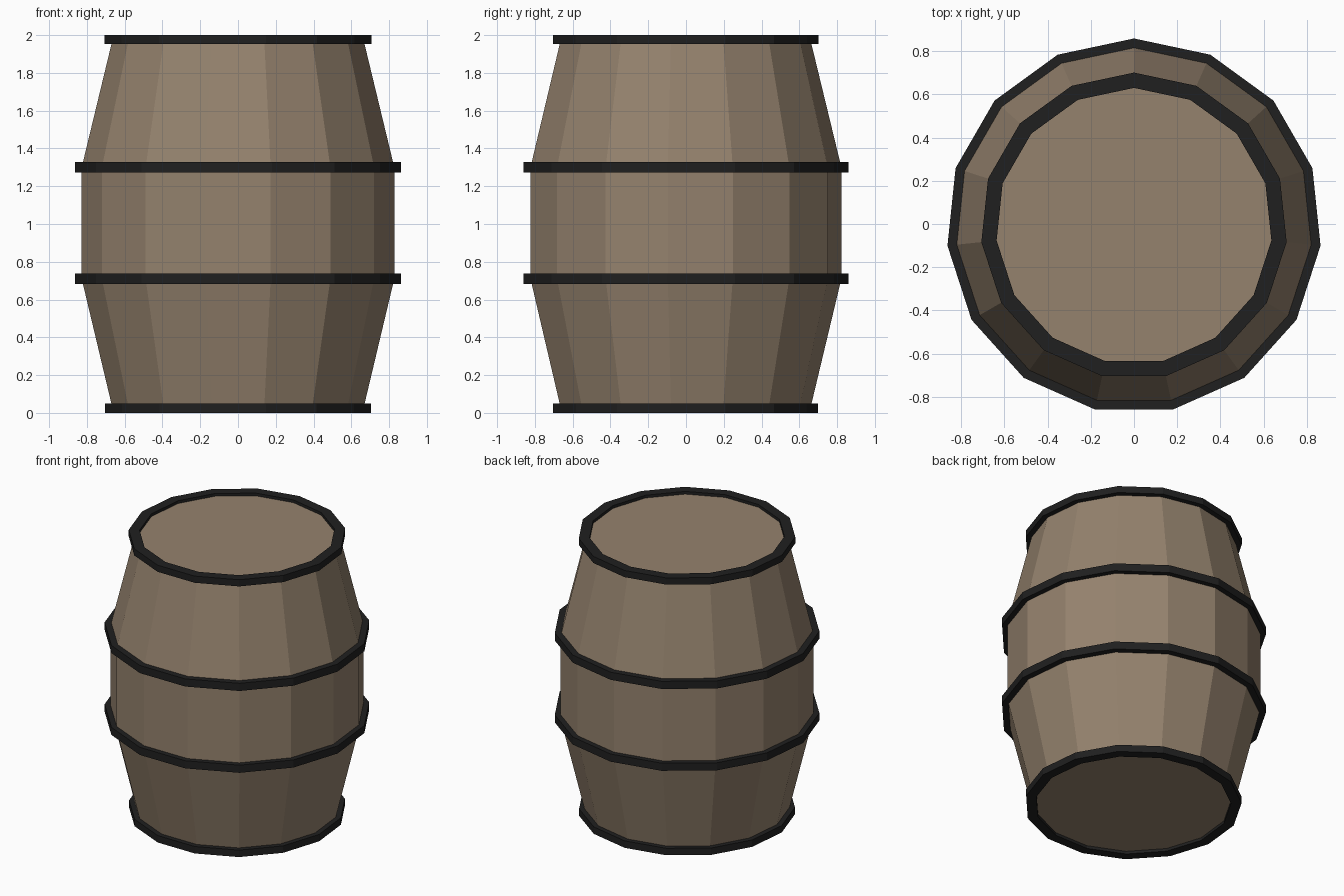
import bpy, bmesh, math

if "Cube" in bpy.data.objects:
    bpy.data.objects.remove(bpy.data.objects["Cube"])

SIDES = 15
Y_SHIFT = -0.0095   # odd-sided polygon: recentre its bounding box


def material(name, rgb):
    m = bpy.data.materials.new(name)
    m.diffuse_color = (*rgb, 1)
    m.use_nodes = True
    m.node_tree.nodes["Principled BSDF"].inputs["Base Color"].default_value = m.diffuse_color
    return m


def lathe(name, profile, mat, closed):
    """Spin (radius, z) points into a 15-sided solid, either capped or a closed band."""
    bm = bmesh.new()
    rings = []
    for r, z in profile:
        ring = []
        for i in range(SIDES):
            a = math.pi / 2 + math.tau * i / SIDES
            ring.append(bm.verts.new((r * math.cos(a), r * math.sin(a) + Y_SHIFT, z)))
        rings.append(ring)
    pairs = list(zip(rings, rings[1:]))
    if closed:
        pairs.append((rings[-1], rings[0]))
    else:
        bm.faces.new(rings[0])
        bm.faces.new(rings[-1])
    for lo, hi in pairs:
        for i in range(SIDES):
            j = (i + 1) % SIDES
            bm.faces.new((lo[i], lo[j], hi[j], hi[i]))
    bmesh.ops.recalc_face_normals(bm, faces=bm.faces)
    mesh = bpy.data.meshes.new(name)
    bm.to_mesh(mesh)
    bm.free()
    mesh.materials.append(mat)
    obj = bpy.data.objects.new(name, mesh)
    bpy.context.collection.objects.link(obj)
    return obj


wood = material("wood", (0.30, 0.225, 0.155))
iron = material("iron", (0.014, 0.014, 0.014))

# Wooden body with slightly recessed flat ends
lathe("barrel_body", [(0.667, 0.02), (0.832, 0.71), (0.832, 1.30), (0.667, 1.98)], wood, False)

# Iron hoops: name, inner radius, outer radius, bottom, top
hoops = [
    ("bottom_hoop", 0.64, 0.709, 0.0, 0.05),
    ("lower_hoop", 0.80, 0.869, 0.682, 0.737),
    ("upper_hoop", 0.80, 0.869, 1.272, 1.327),
    ("top_hoop", 0.64, 0.711, 1.952, 2.0),
]
for name, ri, ro, z0, z1 in hoops:
    lathe(name, [(ri, z0), (ro, z0), (ro, z1), (ri, z1)], iron, True)
